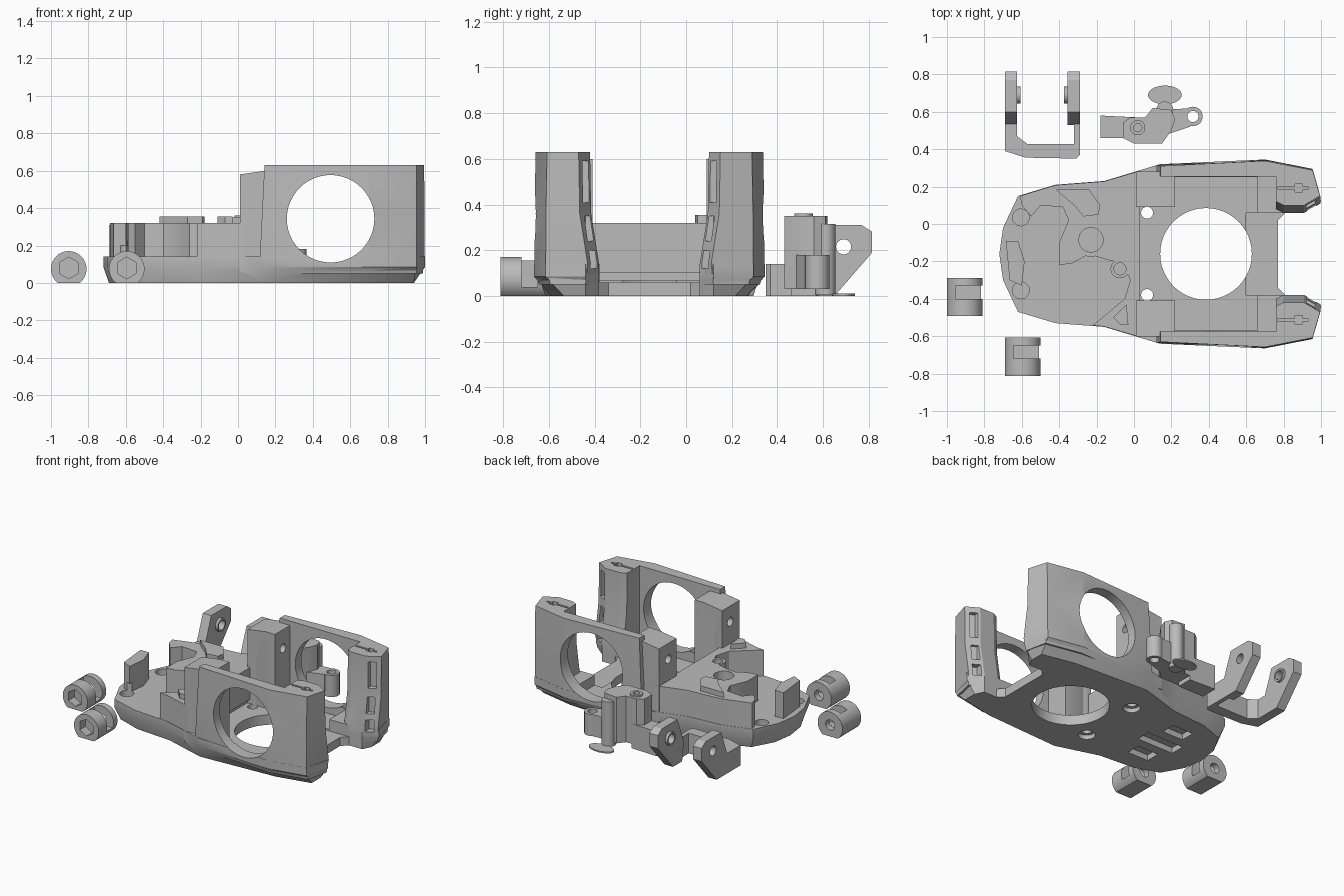
import bpy, bmesh, math

grey = bpy.data.materials.new("light_grey")
grey.diffuse_color = (0.5, 0.5, 0.5, 1)
MID = -0.16  # the housing is symmetric about this y


def finish(bm, name):
    bmesh.ops.recalc_face_normals(bm, faces=bm.faces[:])
    me = bpy.data.meshes.new(name)
    bm.to_mesh(me)
    bm.free()
    me.materials.append(grey)
    ob = bpy.data.objects.new(name, me)
    bpy.context.collection.objects.link(ob)
    return ob


def loft(name, rings):
    """Solid through rings of 3D points with equal counts."""
    bm = bmesh.new()
    vs = [[bm.verts.new(p) for p in r] for r in rings]
    n = len(vs[0])
    for a, b in zip(vs, vs[1:]):
        for i in range(n):
            bm.faces.new((a[i], a[(i + 1) % n], b[(i + 1) % n], b[i]))
    bm.faces.new(vs[0])
    bm.faces.new(vs[-1])
    return finish(bm, name)


def prism(name, pts, z0, z1):
    return loft(name, [[(x, y, z) for x, y in pts] for z in (z0, z1)])


def box(x0, x1, y0, y1, z0, z1, name="box"):
    return prism(name, [(x0, y0), (x1, y0), (x1, y1), (x0, y1)], z0, z1)


def cyl(c, r, h, axis="Z", n=40, name="cyl", ry=None):
    """Cylinder centred on c along an axis."""
    rings = []
    for t in (-h / 2, h / 2):
        ring = []
        for i in range(n):
            a = 2 * math.pi * (i + 0.5) / n if n == 6 else 2 * math.pi * i / n
            u, v = r * math.cos(a), (ry or r) * math.sin(a)
            d = {"Z": (u, v, t), "Y": (u, t, v), "X": (t, u, v)}[axis]
            ring.append([c[k] + d[k] for k in range(3)])
        rings.append(ring)
    return loft(name, rings)


def combine(ob, others, op):
    for o in others:
        m = ob.modifiers.new("b", "BOOLEAN")
        m.object, m.operation, m.solver = o, op, "EXACT"
        bpy.context.view_layer.objects.active = ob
        bpy.ops.object.modifier_apply(modifier=m.name)
        bpy.data.objects.remove(o)
    return ob


def add(ob, *o):
    return combine(ob, o, "UNION")


def cut(ob, *o):
    return combine(ob, o, "DIFFERENCE")


def smooth(ob):
    bpy.ops.object.select_all(action="DESELECT")
    ob.select_set(True)
    bpy.context.view_layer.objects.active = ob
    bpy.ops.object.shade_smooth_by_angle(angle=math.radians(25))


def my(y, s):
    return MID + s * (y - MID)


# Housing floor: half outline mirrored, tapered inwards at the bottom
half = [(-0.72, -0.16), (-0.70, -0.02), (-0.62, 0.15), (-0.42, 0.21), (-0.16, 0.23),
        (0.14, 0.32), (0.7, 0.345), (0.955, 0.295), (1.0, 0.12), (0.91, 0.06),
        (0.81, 0.06), (0.77, 0.02)]
outline = half + [(x, my(y, -1)) for x, y in reversed(half[1:])]


def taper(x, y):
    k = 0.08 if x > 0.6 else 0.025
    s = 1 if y > MID else -1
    if abs(y - MID) > 0.3:
        y -= s * k
    return (min(x, 0.94) if x > 0 else x + 0.03 * (x < -0.6), y, 0)


body = loft("housing", [[taper(x, y) for x, y in outline],
                        [(x, y, 0.085) for x, y in outline],
                        [(x, y, 0.14) for x, y in outline]])
# Sunken bay floor and its open end
cut(body, box(0.01, 0.66, -0.57, 0.25, 0.07, 0.3), box(0.6, 1.1, -0.379, 0.059, 0.06, 0.3))

# Raised deck with a scooped edge
deck = prism("deck", [(-0.61, 0.15), (-0.42, 0.208), (-0.16, 0.228), (0.03, 0.284), (0.03, -0.604),
                      (-0.16, -0.548), (-0.22, -0.542), (-0.05, -0.40), (-0.02, -0.30), (-0.06, -0.21),
                      (-0.15, -0.19), (-0.24, -0.16), (-0.33, -0.21), (-0.40, -0.22), (-0.40, -0.10),
                      (-0.35, 0.02), (-0.38, 0.09), (-0.50, 0.10), (-0.55, 0.04), (-0.60, 0.10)], 0.1, 0.32)
add(body, deck,
    cyl((-0.23, -0.085, 0.22), 0.09, 0.2), cyl((-0.075, -0.24, 0.22), 0.05, 0.2),
    prism("nose_fin", [(-0.685, -0.09), (-0.62, -0.09), (-0.585, -0.2), (-0.6, -0.33), (-0.665, -0.30)], 0.1, 0.32),
    prism("pad", [(-0.42, 0.185), (-0.24, 0.185), (-0.18, 0.1), (-0.19, 0.05), (-0.27, 0.04), (-0.32, 0.1)], 0.3, 0.355),
    prism("small_pad", [(-0.11, -0.5), (-0.04, -0.43), (-0.03, -0.54), (-0.07, -0.54)], 0.3, 0.355))

# Side walls with end columns, and the inner towers
for s in (1, -1):
    rings = []
    for z, inner, out in ((0.05, 0.07, -0.02), (0.14, 0.06, 0), (0.36, 0.095, -0.001), (0.63, 0.10, -0.006)):
        p = [(0.11 + 0.05 * z, 0.316 + out), (0.11 + 0.05 * z, 0.255), (0.76, 0.255), (0.76, inner + 0.02),
             (0.80, inner), (0.91, inner), (0.998 + out / 2, inner + 0.05), (0.955, 0.294 + out),
             (0.7, 0.344 + out)]
        rings.append([(x, my(y, s), z) for x, y in p])
    wall = loft("wall", rings)
    ya, yb = my(0.09, s), my(0.282, s)
    tower = loft("tower", [[(0.01, y, 0.06), (0.01, y, 0.58), (0.15, y, 0.60), (0.22, y, 0.60), (0.22, y, 0.06)]
                           for y in (ya, yb)])
    add(body, wall, tower)
    # Round wall window
    cut(body, cyl((0.495, my(0.3, s), 0.343), 0.234, 0.16, "Y", 48))
    # Tower bore
    cut(body, cyl((0.1, my(0.18, s), 0.47), 0.03, 0.3, "X", 24))
    # Slots down the column corner
    for z0, z1 in ((0.12, 0.2), (0.24, 0.35), (0.41, 0.59)):
        y0 = 0.08 if z1 < 0.5 else 0.1
        q = [(0.93, y0 - 0.06), (0.99, y0 - 0.03), (0.96, y0 + 0.06), (0.92, y0 + 0.04)]
        cut(body, prism("slot", [(x, my(y, s)) for x, y in q], z0, z1))
    # Cross-shaped grooves on the column top
    for x0, x1, y0, y1 in ((0.77, 0.93, 0.185, 0.2), (0.86, 0.90, 0.17, 0.215)):
        a, b = sorted((my(y0, s), my(y1, s)))
        cut(body, box(x0, x1, a, b, 0.61, 0.7))
    # Floor screw holes with counterbores
    cut(body, cyl((0.07, my(0.06, s), 0.1), 0.032, 0.6, n=24),
        cyl((0.07, my(0.06, s), -0.07), 0.055, 0.2, n=24))
    cut(body, cyl((-0.605, my(0.035, s), 0.13), 0.045, 0.14, n=24))

# Floor opening, deck bores and underside slots
cut(body, cyl((0.385, MID, 0), 0.245, 0.4, n=48),
    cyl((-0.23, -0.085, 0.3), 0.065, 0.2), cyl((-0.075, -0.24, 0.3), 0.032, 0.2),
    box(-0.49, -0.21, -0.21, -0.11, -0.1, 0.04),
    box(-0.43, -0.27, -0.38, -0.28, -0.1, 0.04), box(-0.43, -0.27, -0.04, 0.06, -0.1, 0.04))
smooth(body)

# Barrel nuts: flat-bottomed, hex socket in front, slot across
for i, (cx, cy) in enumerate(((-0.905, -0.39), (-0.595, -0.71))):
    nut = cyl((cx, cy, 0.075), 0.095, 0.205, "Y", 40, "barrel_nut_%d" % (i + 1))
    cut(nut, box(cx - 0.2, cx + 0.2, cy - 0.2, cy + 0.2, -0.2, 0),
        cyl((cx, cy - 0.1, 0.08), 0.058, 0.12, "Y", 6),
        cyl((cx, cy + 0.1, 0.08), 0.035, 0.17, "Y", 24),
        box(cx - 0.05, cx + 0.2, cy - 0.01, cy + 0.06, 0.04, 0.14),
        box(cx - 0.05, cx + 0.07, cy - 0.01, cy + 0.06, 0.1, 0.3))
    smooth(nut)

# U bracket: crossbar plus two profiled arms with pivot nubs
bracket = prism("u_bracket", [(-0.69, 0.47), (-0.69, 0.39), (-0.58, 0.355), (-0.31, 0.35), (-0.29, 0.37),
                              (-0.29, 0.56), (-0.32, 0.56), (-0.32, 0.428), (-0.57, 0.428), (-0.625, 0.47)], 0, 0.14)
arms = [(-0.69, -0.625, -0.622, 0.44), (-0.355, -0.29, -0.358, 0.53)]
for x0, x1, nub, y0 in arms:
    arm = [(y0, 0), (y0, 0.14), (0.535, 0.14), (0.60, 0.31), (0.77, 0.31), (0.815, 0.28), (0.815, 0.19), (0.65, 0.0)]
    if y0 > 0.5:
        arm[0:2] = [(0.55, 0), (0.53, 0.13)]
    add(bracket, loft("arm", [[(x, y, z) for y, z in arm] for x in (x0, x1)]),
        cyl((nub, 0.69, 0.215), 0.045, 0.03, "X", 24))
cut(bracket, cyl((-0.5, 0.69, 0.215), 0.033, 1, "X", 24))
smooth(bracket)

# Latch: arm, faceted block, eyelet, post and foot disc
latch = prism("latch", [(-0.06, 0.46), (0.0, 0.43), (0.15, 0.43), (0.20, 0.50), (0.22, 0.56), (0.20, 0.61),
                        (0.10, 0.62), (0.06, 0.57), (-0.02, 0.57), (-0.06, 0.54)], 0.03, 0.35)
add(latch, prism("latch_arm", [(-0.18, 0.46), (0.02, 0.46), (0.02, 0.57), (-0.18, 0.58)], 0.0, 0.17),
    prism("web", [(0.15, 0.47), (0.30, 0.52), (0.32, 0.62), (0.15, 0.61)], 0.03, 0.18),
    cyl((0.315, 0.575, 0.105), 0.052, 0.15),
    cyl((0.02, 0.515, 0.255), 0.04, 0.21),
    cyl((0.165, 0.61, 0.16), 0.045, 0.31),
    cyl((0.165, 0.69, 0.005), 0.09, 0.01, ry=0.05))
cut(latch, cyl((0.315, 0.575, 0.1), 0.03, 0.6, n=24), cyl((0.02, 0.515, 0.35), 0.022, 0.1, n=24))
smooth(latch)
